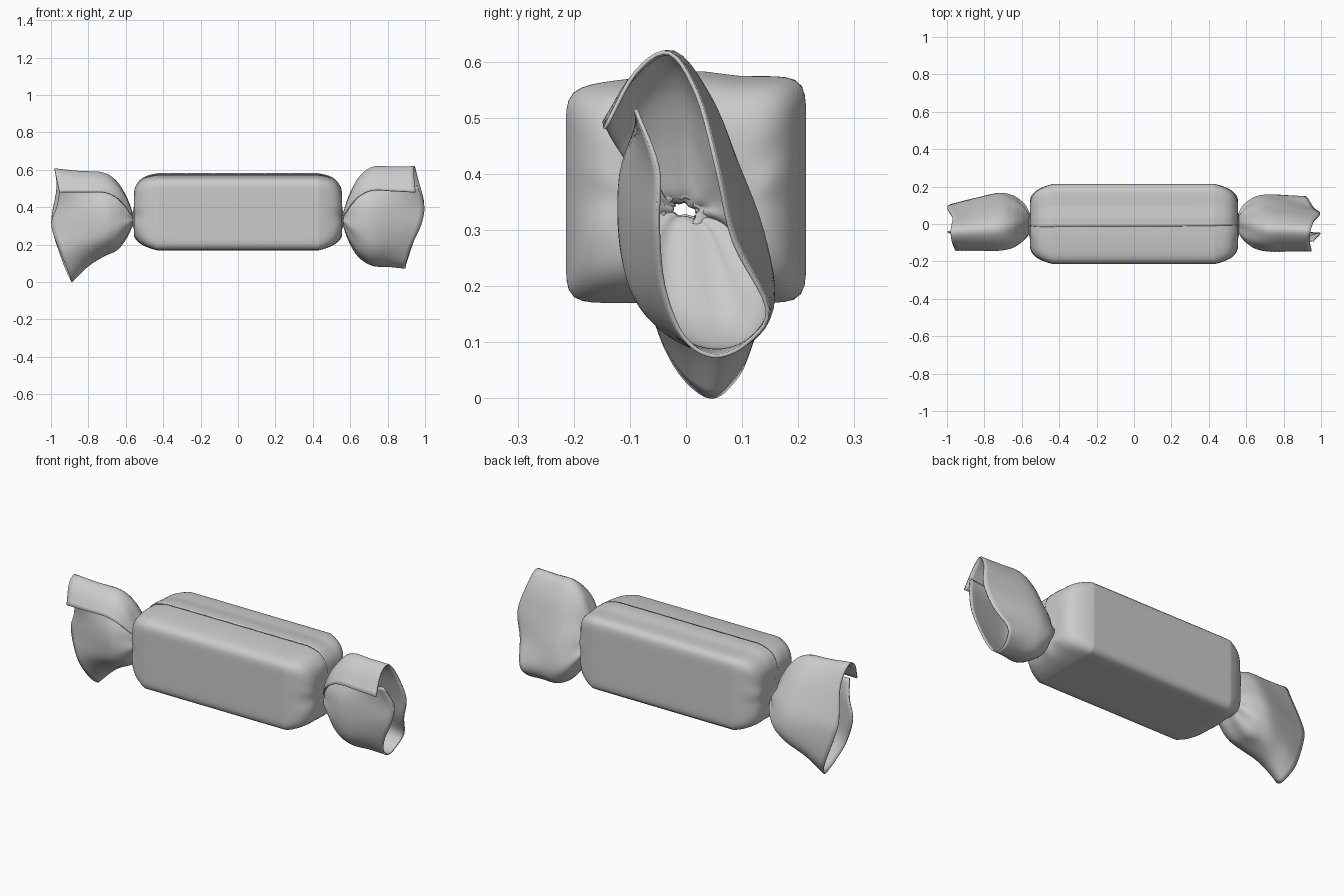
import bpy, bmesh
from math import sin, cos, pi
from mathutils import Vector

if "Cube" in bpy.data.objects:
    bpy.data.objects.remove(bpy.data.objects["Cube"])


def spline(pts, sub):
    """Smooth open Catmull-Rom curve through pts."""
    p = [Vector(q) for q in pts]
    p = [p[0] * 2 - p[1]] + p + [p[-1] * 2 - p[-2]]
    out = []
    for i in range(1, len(p) - 2):
        a, b, c, d = p[i - 1:i + 3]
        for k in range(sub):
            t = k / sub
            out.append(0.5 * (2 * b + (c - a) * t + (2 * a - 5 * b + 4 * c - d) * t * t
                              + (3 * b - a - 3 * c + d) * t ** 3))
    return out + [p[-2]]


def sheet(name, sections, sub, thickness):
    """Thin smooth foil lofted through equal-length open sections."""
    columns = [spline(col, sub) for col in zip(*sections)]
    bm = bmesh.new()
    grid = [[bm.verts.new(v) for v in col] for col in columns]
    for a, b in zip(grid, grid[1:]):
        for i in range(len(a) - 1):
            bm.faces.new((a[i], a[i + 1], b[i + 1], b[i]))
    bmesh.ops.recalc_face_normals(bm, faces=bm.faces)
    me = bpy.data.meshes.new(name)
    bm.to_mesh(me)
    bm.free()
    ob = bpy.data.objects.new(name, me)
    bpy.context.collection.objects.link(ob)
    mod = ob.modifiers.new("foil_thickness", "SOLIDIFY")
    mod.thickness = thickness
    mod.offset = 0
    bpy.ops.object.select_all(action='DESELECT')
    ob.select_set(True)
    bpy.context.view_layer.objects.active = ob
    bpy.ops.object.shade_smooth_by_angle(angle=0.7)
    return ob


# Wrapped body: rounded-box sections, overlapping at a seam along the top
def body_section(x, hy, hz, n, cy, cz, pleat):
    pts = []
    count = 120
    start, end = pi / 2 - 0.2, pi / 2 + 2 * pi + 0.06 + 0.02 * sin(x * 9)
    for i in range(count + 1):
        a = start + (end - start) * i / count
        c, s = cos(a), sin(a)
        r = (abs(c) ** n + abs(s) ** n) ** (-1 / n)
        r *= 1 + pleat * (sin(7 * a + 1) + 0.6 * sin(11 * a))
        lift = 1 + 0.04 * max(0, min(1, (i - count + 9) / 5))
        y, z = c * r * hy, s * r * hz * lift
        if z > 0:
            z -= 0.022 * max(0, -y / 0.21) ** 2 * z / 0.2
        pts.append((x, cy + y, cz + z))
    return pts


half = [  # x, half depth, half height, squareness, centre y, centre z, pleats
    (0.0, 0.211, 0.199, 12, 0, 0.372, 0),
    (0.38, 0.211, 0.199, 12, 0, 0.372, 0),
    (0.44, 0.209, 0.197, 11, 0, 0.372, 0),
    (0.50, 0.187, 0.178, 8, 0, 0.375, 0.004),
    (0.535, 0.16, 0.150, 6, 0, 0.373, 0.015),
    (0.552, 0.125, 0.115, 4, 0, 0.365, 0.04),
    (0.553, 0.07, 0.06, 3, -0.01, 0.345, 0.07),
    (0.562, 0.03, 0.025, 2, -0.01, 0.332, 0.08),
]
rows = [(-r[0],) + r[1:] for r in half[:0:-1]] + half
sheet("wrapped_body", [body_section(*r) for r in rows], 3, 0.006)


# Twisted ends: rolled-up open sections flaring from the knot to a ragged mouth
def twist_end(name, side, middle, mouth):
    mid = spline([(0, y, z) for y, z in middle], 5)
    lip = spline(mouth, 5)
    sections = []
    for x, sy, sz, wave in ((0.55, .18, .06, .1), (0.565, .38, .13, .12), (0.58, .55, .30, .09),
                            (0.605, .72, .54, .05), (0.65, .91, .82, .02), (0.72, 1, 1, 0)):
        row = []
        for i, p in enumerate(mid):
            w = 1 + wave * sin(i * 0.75)
            row.append((side * x, -0.005 + (p.y + 0.005) * sy * w, 0.335 + (p.z - 0.335) * sz * w))
        sections.append(row)
    sections.append([(side * (0.72 + (q.x - 0.72) * 0.5), p.y * 0.55 + q.y * 0.45, p.z * 0.6 + q.z * 0.4)
                     for p, q in zip(mid, lip)])
    sections.append([(side * q.x, q.y, q.z) for q in lip])
    sheet(name, sections, 5, 0.007)


twist_end(
    "right_twist", 1,
    [(-.085, .49), (-.115, .40), (-.115, .28), (-.09, .18), (-.03, .115), (.05, .09), (.12, .11),
     (.155, .18), (.135, .30), (.09, .42), (.045, .53), (-.02, .612), (-.09, .575), (-.145, .49)],
    [(.96, -.09, .515), (.995, -.05, .41), (.98, -.05, .31), (.93, -.04, .20), (.90, -.005, .11),
     (.895, .05, .075), (.90, .11, .10), (.92, .145, .16), (.96, .085, .28), (.995, .055, .41),
     (.965, .02, .54), (.945, -.03, .615), (.94, -.09, .58), (.95, -.145, .48)])

twist_end(
    "left_twist", -1,
    [(-.08, .49), (-.115, .40), (-.12, .30), (-.10, .22), (-.03, .16), (.05, .14), (.12, .15),
     (.16, .21), (.155, .31), (.11, .42), (.05, .52), (-.02, .582), (-.09, .55), (-.14, .48)],
    [(.95, -.08, .50), (.97, -.05, .40), (.997, -.04, .30), (.95, -.055, .16), (.91, -.02, .06),
     (.89, .035, .004), (.90, .075, .02), (.93, .11, .09), (.985, .10, .25), (.997, .08, .34),
     (.97, .03, .50), (.98, -.03, .60), (.975, -.09, .575), (.955, -.14, .48)])
